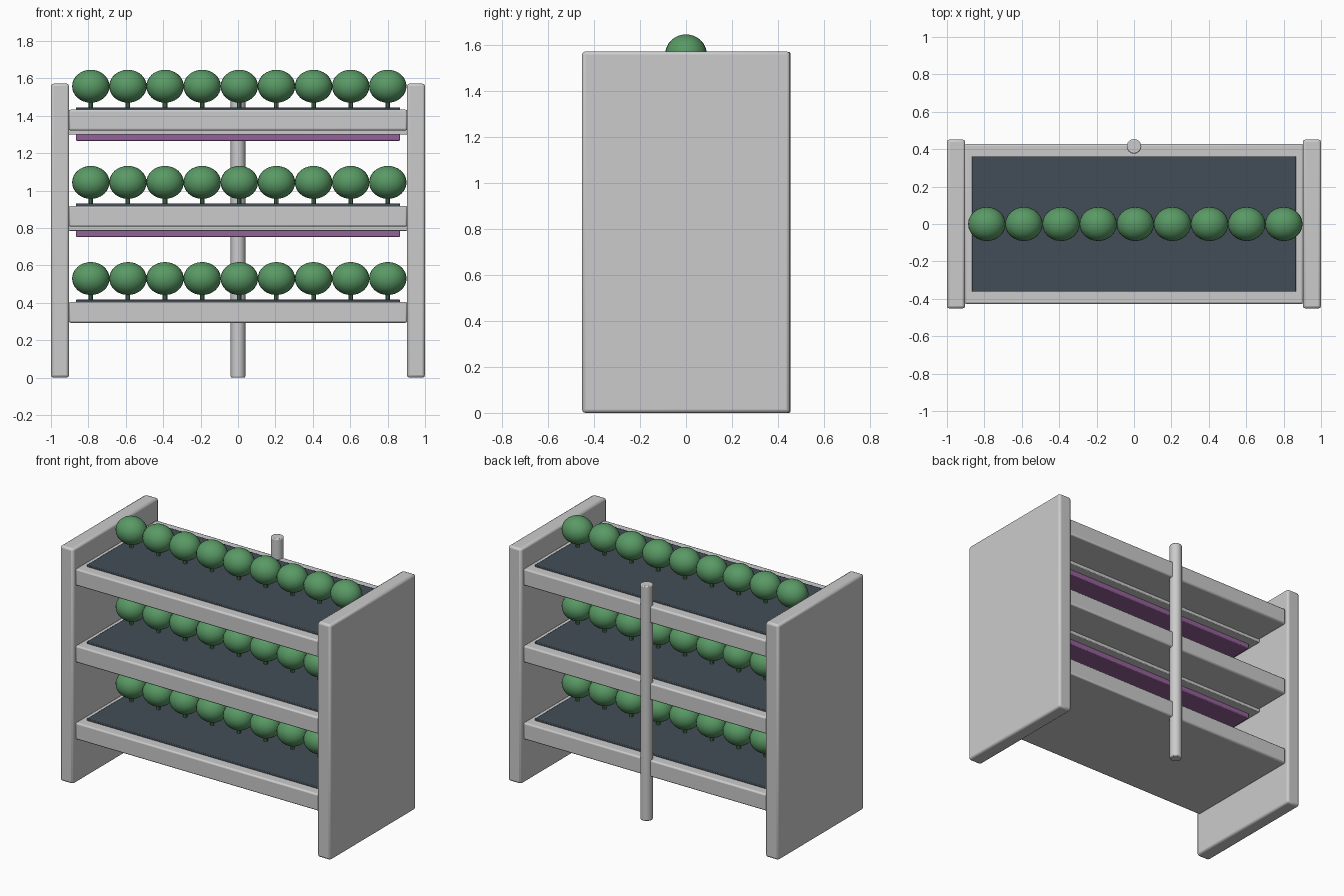
import bpy

if "Cube" in bpy.data.objects:
    bpy.data.objects.remove(bpy.data.objects["Cube"])


def material(name, color):
    m = bpy.data.materials.new(name)
    m.diffuse_color = (*color, 1)
    m.use_nodes = True
    m.node_tree.nodes["Principled BSDF"].inputs["Base Color"].default_value = m.diffuse_color
    return m


SOIL = material("slate", (0.055, 0.075, 0.095))
LEAF = material("leaf_green", (0.10, 0.32, 0.13))
STEM = material("stem_green", (0.08, 0.22, 0.09))
GLOW = material("grow_purple", (0.30, 0.12, 0.32))


def finish(name, mat, bevel=0):
    ob = bpy.context.object
    ob.name = name
    if mat:
        ob.data.materials.append(mat)
    if bevel:
        b = ob.modifiers.new("soft_edges", 'BEVEL')
        b.width = bevel
        b.segments = 2
    bpy.ops.object.shade_smooth_by_angle()
    return ob


def box(name, x, y, z, mat=None, bevel=0.004):
    """Box from (min, max) ranges on each axis."""
    r = (x, y, z)
    bpy.ops.mesh.primitive_cube_add(size=1, location=[(a + b) / 2 for a, b in r])
    bpy.context.object.scale = [b - a for a, b in r]
    bpy.ops.object.transform_apply(location=False, rotation=False, scale=True)
    return finish(name, mat, bevel)


def cylinder(name, radius, x, y, z, mat=None, bevel=0, sides=24):
    bpy.ops.mesh.primitive_cylinder_add(vertices=sides, radius=radius, depth=z[1] - z[0],
                                        location=(x, y, (z[0] + z[1]) / 2))
    return finish(name, mat, bevel)


# End panels
for side, name in ((-1, "left_panel"), (1, "right_panel")):
    box(name, sorted((side * 0.903, side)), (-0.452, 0.452), (0, 1.572), bevel=0.014)

# Water pipe up the back
cylinder("back_pipe", 0.039, 0, 0.415, (0, 1.57), bevel=0.006)

# Three growing tiers
for tier in range(3):
    z = 0.405 + 0.514 * tier                       # top of the shelf
    box(f"shelf_{tier}", (-0.905, 0.905), (-0.428, 0.428), (z - 0.112, z), bevel=0.01)
    box(f"growing_bed_{tier}", (-0.866, 0.866), (-0.362, 0.362), (z - 0.03, z + 0.012), SOIL)

    # Lamp under each upper shelf, lighting the tier below
    if tier:
        box(f"lamp_housing_{tier}", (-0.905, 0.905), (-0.17, 0.17), (z - 0.134, z - 0.10))
        box(f"lamp_{tier}", (-0.866, 0.866), (-0.11, 0.11), (z - 0.167, z - 0.125), GLOW, 0.006)

    # Row of plants
    for i in range(9):
        x = 0.007 + 0.1985 * (i - 4)
        cylinder(f"stem_{tier}_{i}", 0.013, x, 0, (z, z + 0.07), STEM, sides=10)
        bpy.ops.mesh.primitive_uv_sphere_add(segments=24, ring_count=16, radius=1,
                                             location=(x, 0, z + 0.125))
        bpy.context.object.scale = (0.1, 0.091, 0.088)
        bpy.ops.object.transform_apply(location=False, rotation=False, scale=True)
        finish(f"foliage_{tier}_{i}", LEAF)
